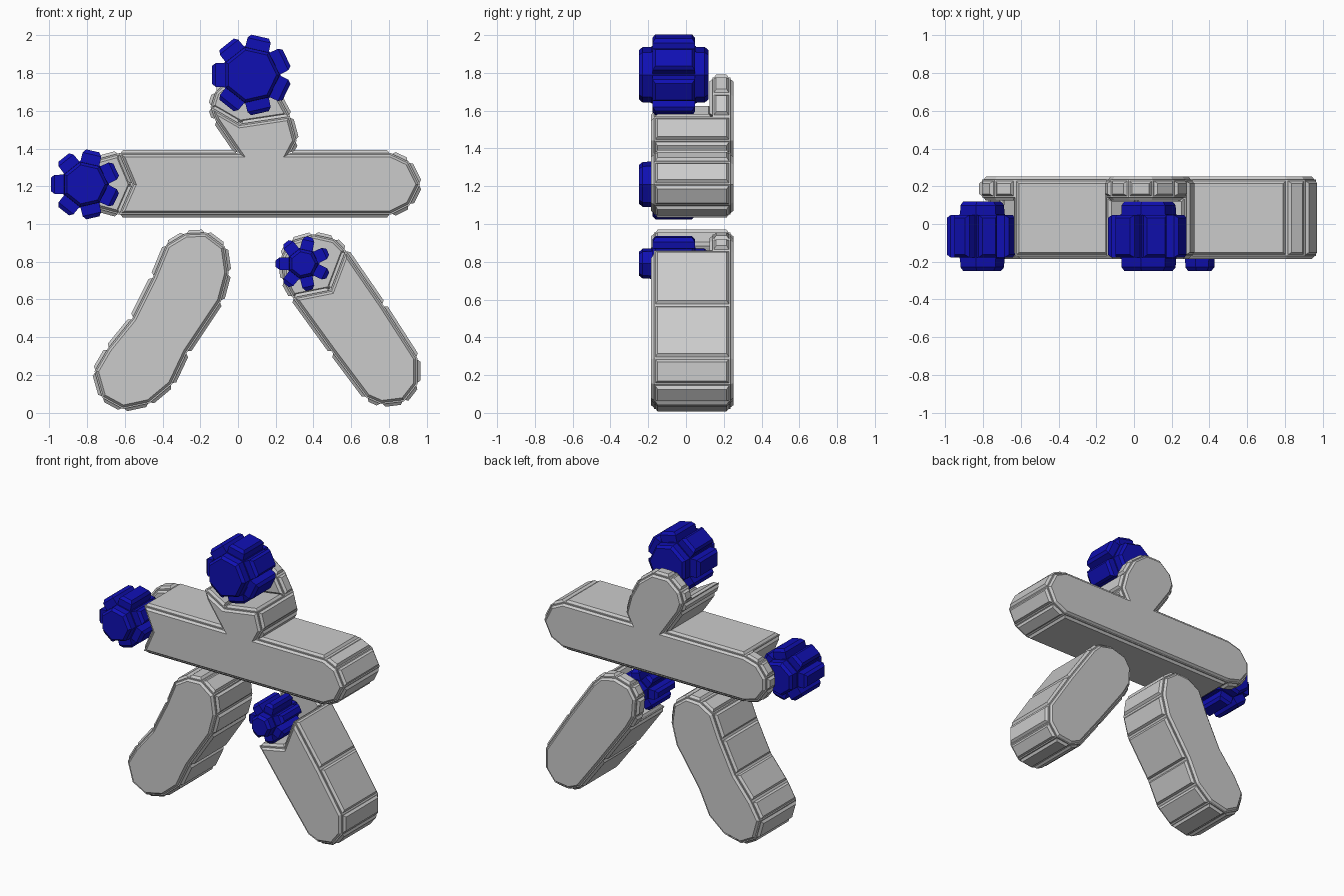
import bpy, bmesh
from math import pi, cos, sin

if "Cube" in bpy.data.objects:
    bpy.data.objects.remove(bpy.data.objects["Cube"])

FRONT, MID, BACK = -0.17, 0.14, 0.235


def raise_panels(bm, steps):
    """Push every face out on its own, giving separate bevelled panels."""
    bmesh.ops.recalc_face_normals(bm, faces=bm.faces[:])
    faces = bm.faces[:]
    for thickness, depth in steps:
        bmesh.ops.inset_individual(bm, faces=faces, thickness=thickness,
                                   depth=depth, use_even_offset=True)


def finish(bm, name, material=None):
    mesh = bpy.data.meshes.new(name)
    bm.to_mesh(mesh)
    bm.free()
    obj = bpy.data.objects.new(name, mesh)
    bpy.context.collection.objects.link(obj)
    if material:
        mesh.materials.append(material)


def slab(name, outline, notches=()):
    """Thick plate; each notch (first, last, tip) leaves only a thin back tab."""
    bm = bmesh.new()
    n = len(outline)
    back = [bm.verts.new((x, BACK, z)) for x, z in outline]
    inner = {i for a, b, _ in notches for i in range(a + 1, b)}
    tab = {i for a, b, _ in notches for i in range(a, b)}
    front = {i: bm.verts.new((outline[i][0], FRONT, outline[i][1]))
             for i in range(n) if i not in inner}
    mid = {i: bm.verts.new((outline[i][0], MID, outline[i][1]))
           for a, b, _ in notches for i in range(a, b + 1)}
    tips = {}
    for a, b, (x, z) in notches:
        tips[a] = bm.verts.new((x, FRONT, z))
        low = bm.verts.new((x, MID, z))
        # tab shelf and the two notch walls
        bm.faces.new([mid[i] for i in range(a, b + 1)] + [low])
        bm.faces.new((front[a], tips[a], low, mid[a]))
        bm.faces.new((tips[a], front[b], mid[b], low))
    # front and back
    face = []
    for i in range(n):
        if i in front:
            face.append(front[i])
        if i in tips:
            face.append(tips[i])
    bm.faces.new(face)
    bm.faces.new(back)
    # side strips
    for i in range(n):
        j = (i + 1) % n
        if i in tab:
            bm.faces.new((mid[i], mid[j], back[j], back[i]))
        else:
            loop = [front[i], front[j]]
            loop += [mid[j]] if j in mid else []
            loop += [back[j], back[i]]
            loop += [mid[i]] if i in mid else []
            bm.faces.new(loop)
    raise_panels(bm, [(0.008, 0.0), (0.012, 0.016)])
    finish(bm, name)


def gear(name, x, z, tip, material):
    """Seven-toothed wheel: every face of a heptagonal prism pushed out."""
    bm = bmesh.new()
    r = (tip - 0.067) / cos(pi / 7)
    ring = [(x + r * cos(pi + (2 * k + 1) * pi / 7),
             z + r * sin(pi + (2 * k + 1) * pi / 7)) for k in range(7)]
    a = [bm.verts.new((px, -0.182, pz)) for px, pz in ring]
    b = [bm.verts.new((px, 0.052, pz)) for px, pz in ring]
    bm.faces.new(a)
    bm.faces.new(b)
    for k in range(7):
        j = (k + 1) % 7
        bm.faces.new((a[k], a[j], b[j], b[k]))
    raise_panels(bm, [(0.004, 0.0), (0.001, 0.047), (0.015, 0.02)])
    finish(bm, name, material)


# Torso with both arms and the neck
slab("torso_and_arms", [
    (0.81, 1.05), (0.91, 1.10), (0.965, 1.21), (0.905, 1.33), (0.81, 1.375),
    (0.275, 1.375), (0.31, 1.44), (0.275, 1.57), (0.21, 1.69), (0.10, 1.775),
    (-0.03, 1.775), (-0.12, 1.70), (-0.145, 1.62), (-0.12, 1.55), (0.0, 1.375),
    (-0.63, 1.375), (-0.74, 1.345), (-0.805, 1.26), (-0.805, 1.17),
    (-0.74, 1.08), (-0.63, 1.05)],
    [(7, 12, (0.01, 1.53)), (15, 20, (-0.56, 1.21))])

# Legs
slab("left_leg", [
    (-0.61, 0.02), (-0.47, 0.05), (-0.35, 0.15), (-0.27, 0.32), (-0.09, 0.59),
    (-0.05, 0.74), (-0.07, 0.88), (-0.17, 0.955), (-0.28, 0.95), (-0.38, 0.89),
    (-0.45, 0.72), (-0.56, 0.50), (-0.69, 0.34), (-0.76, 0.22), (-0.72, 0.08)])
slab("right_leg", [
    (0.68, 0.08), (0.76, 0.045), (0.88, 0.06), (0.95, 0.15), (0.95, 0.29),
    (0.77, 0.57), (0.57, 0.86), (0.51, 0.92), (0.40, 0.945), (0.28, 0.91),
    (0.23, 0.83), (0.24, 0.70), (0.29, 0.61), (0.50, 0.32)],
    [(6, 12, (0.49, 0.65))])

# Blue wheels at head, hand and hip
blue = bpy.data.materials.new("blue")
blue.diffuse_color = (0.005, 0.005, 0.45, 1)
blue.use_nodes = True
blue.node_tree.nodes["Principled BSDF"].inputs["Base Color"].default_value = blue.diffuse_color
gear("head_wheel", 0.07, 1.79, 0.208, blue)
gear("hand_wheel", -0.81, 1.21, 0.182, blue)
gear("hip_wheel", 0.345, 0.79, 0.145, blue)
